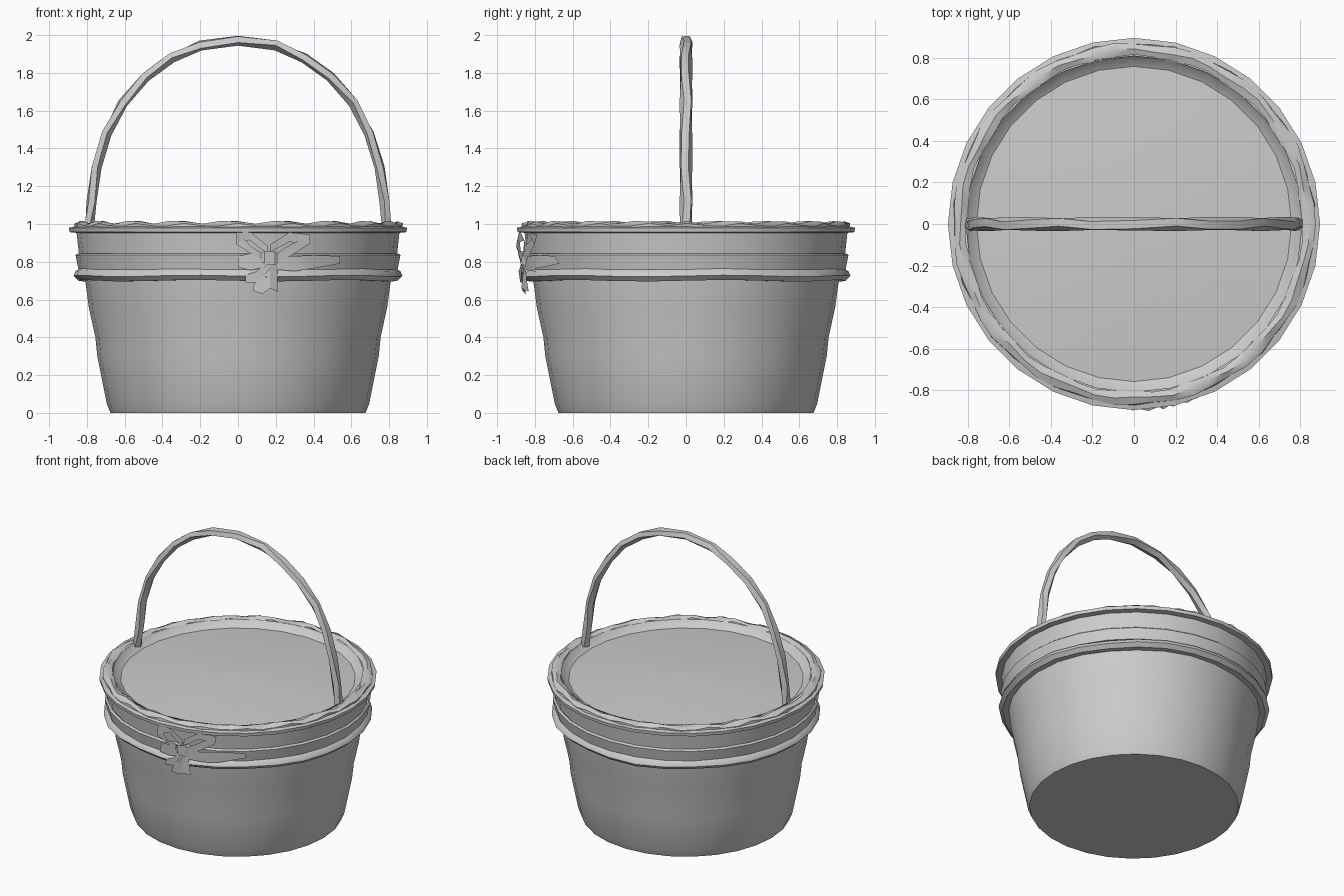
import bpy, math
from mathutils import Vector

if "Cube" in bpy.data.objects:
    bpy.data.objects.remove(bpy.data.objects["Cube"])

N = 28


def make(name, verts, faces, angle=40):
    me = bpy.data.meshes.new(name)
    me.from_pydata(verts, [], faces)
    me.validate()
    ob = bpy.data.objects.new(name, me)
    bpy.context.collection.objects.link(ob)
    bpy.ops.object.select_all(action='DESELECT')
    ob.select_set(True)
    bpy.context.view_layer.objects.active = ob
    bpy.ops.object.shade_smooth_by_angle(angle=math.radians(angle))
    return ob


def lathe(name, profile, sides=N, cap_first=False, cap_last=False, wobble=None):
    """Spin an (r, z) profile about z; wobble(i, j) nudges r and z."""
    k, verts, faces = len(profile), [], []
    for i in range(sides):
        a = 2 * math.pi * i / sides
        for j, (r, z) in enumerate(profile):
            if wobble:
                dr, dz = wobble(i, j)
                r, z = r + dr, z + dz
            verts.append((r * math.cos(a), r * math.sin(a), z))
    for i in range(sides):
        n = (i + 1) % sides
        for j in range(k - 1):
            faces.append((i * k + j, n * k + j, n * k + j + 1, i * k + j + 1))
    if cap_first:
        faces.append([i * k for i in reversed(range(sides))])
    if cap_last:
        faces.append([i * k + k - 1 for i in range(sides)])
    return make(name, verts, faces)


# Tapered, gently bulging tub
lathe("basket_body", [(0.675, 0), (0.695, 0.05), (0.745, 0.30), (0.755, 0.40),
                      (0.79, 0.56), (0.81, 0.71)], cap_first=True)

# Slightly domed contents just below the rim, with the sloping inner wall
lathe("inner_wall", [(0.81, 1.0), (0.80, 0.985), (0.758, 0.96)])
lathe("basket_filling", [(0.758, 0.96), (0.55, 0.977), (0.3, 0.991), (0.03, 1.0)], cap_last=True)

# Rolled lower ridge, wrapped band and ribbon
lathe("lower_ridge", [(0.805, 0.70), (0.845, 0.70), (0.87, 0.725), (0.86, 0.75), (0.835, 0.765)],
      wobble=lambda i, j: (0.004 * math.sin(i * 1.8), 0.004 * math.sin(i * 1.35)))
lathe("middle_band", [(0.835, 0.76), (0.845, 0.76), (0.86, 0.835), (0.848, 0.845)])
lathe("ribbon", [(0.842, 0.84), (0.855, 0.955)])

# Projecting rim and braided top edge
lathe("rim_flange", [(0.855, 0.953), (0.892, 0.957), (0.895, 0.98), (0.86, 0.988)])
lathe("rim_braid", [(0.868, 0.978), (0.868, 0.995), (0.838, 1.01), (0.808, 0.998)],
      sides=2 * N,
      wobble=lambda i, j: (0.007 * math.sin(i * 1.7 + j),
                           0.009 * math.sin(i * 2.1 + j * 1.3)))

# Arched handle: twisted five-sided sweep
half = [(0.79, 0.98), (0.775, 1.12), (0.75, 1.30), (0.695, 1.48), (0.61, 1.64),
        (0.49, 1.78), (0.35, 1.88), (0.20, 1.945)]
path = [Vector((x, 0, z)) for x, z in half] + [Vector((0, 0, 1.972))]
path += [Vector((-x, 0, z)) for x, z in reversed(half)]
S, verts, faces = 5, [], []
for i, p in enumerate(path):
    t = (path[min(i + 1, len(path) - 1)] - path[max(i - 1, 0)]).normalized()
    side, up = Vector((0, 1, 0)), t.cross(Vector((0, 1, 0)))
    for j in range(S):
        a = 2 * math.pi * j / S + 0.35 * math.sin(i * 2.0) + math.pi / 2
        verts.append(p + side * 0.034 * math.cos(a) + up * 0.028 * math.sin(a))
for i in range(len(path) - 1):
    for j in range(S):
        m = (j + 1) % S
        faces.append((i * S + j, i * S + m, (i + 1) * S + m, (i + 1) * S + j))
make("handle", verts, faces)


# Ribbon bow on the front: each strip is a list of (x, z, radius, half width)
def strip(name, pts):
    vs = []
    for i, (x, z, r, w) in enumerate(pts):
        y = -math.sqrt(r * r - x * x)
        tilt = 0.012 if i % 2 else -0.008      # crumple
        vs += [(x, y + tilt, z - w), (x, y - tilt, z + w)]
    make(name, vs, [(2 * i, 2 * i + 2, 2 * i + 3, 2 * i + 1) for i in range(len(pts) - 1)], 20)


strip("bow_left_loop", [(0.15, 0.81, 0.87, 0.02), (0.07, 0.86, 0.89, 0.02),
                        (-0.01, 0.93, 0.89, 0.035), (0.06, 0.94, 0.87, 0.025),
                        (0.16, 0.86, 0.87, 0.02)])
strip("bow_right_loop", [(0.17, 0.80, 0.87, 0.02), (0.26, 0.85, 0.885, 0.03),
                         (0.38, 0.92, 0.88, 0.025), (0.27, 0.93, 0.87, 0.025),
                         (0.17, 0.87, 0.87, 0.02)])
strip("bow_left_end", [(0.15, 0.80, 0.875, 0.025), (0.07, 0.80, 0.88, 0.045),
                       (0.00, 0.80, 0.87, 0.03)])
strip("bow_right_end", [(0.19, 0.79, 0.87, 0.03), (0.30, 0.79, 0.88, 0.04),
                        (0.40, 0.80, 0.88, 0.035), (0.54, 0.81, 0.87, 0.02)])
strip("bow_tail_left", [(0.04, 0.71, 0.87, 0.02), (0.10, 0.72, 0.88, 0.03),
                        (0.17, 0.79, 0.88, 0.03)])
strip("bow_tail_right", [(0.08, 0.66, 0.86, 0.015), (0.13, 0.68, 0.87, 0.05),
                         (0.17, 0.74, 0.88, 0.08), (0.21, 0.71, 0.87, 0.07)])
strip("bow_knot", [(0.11, 0.81, 0.87, 0.03), (0.14, 0.82, 0.89, 0.035),
                   (0.19, 0.82, 0.89, 0.035), (0.22, 0.81, 0.87, 0.03)])
